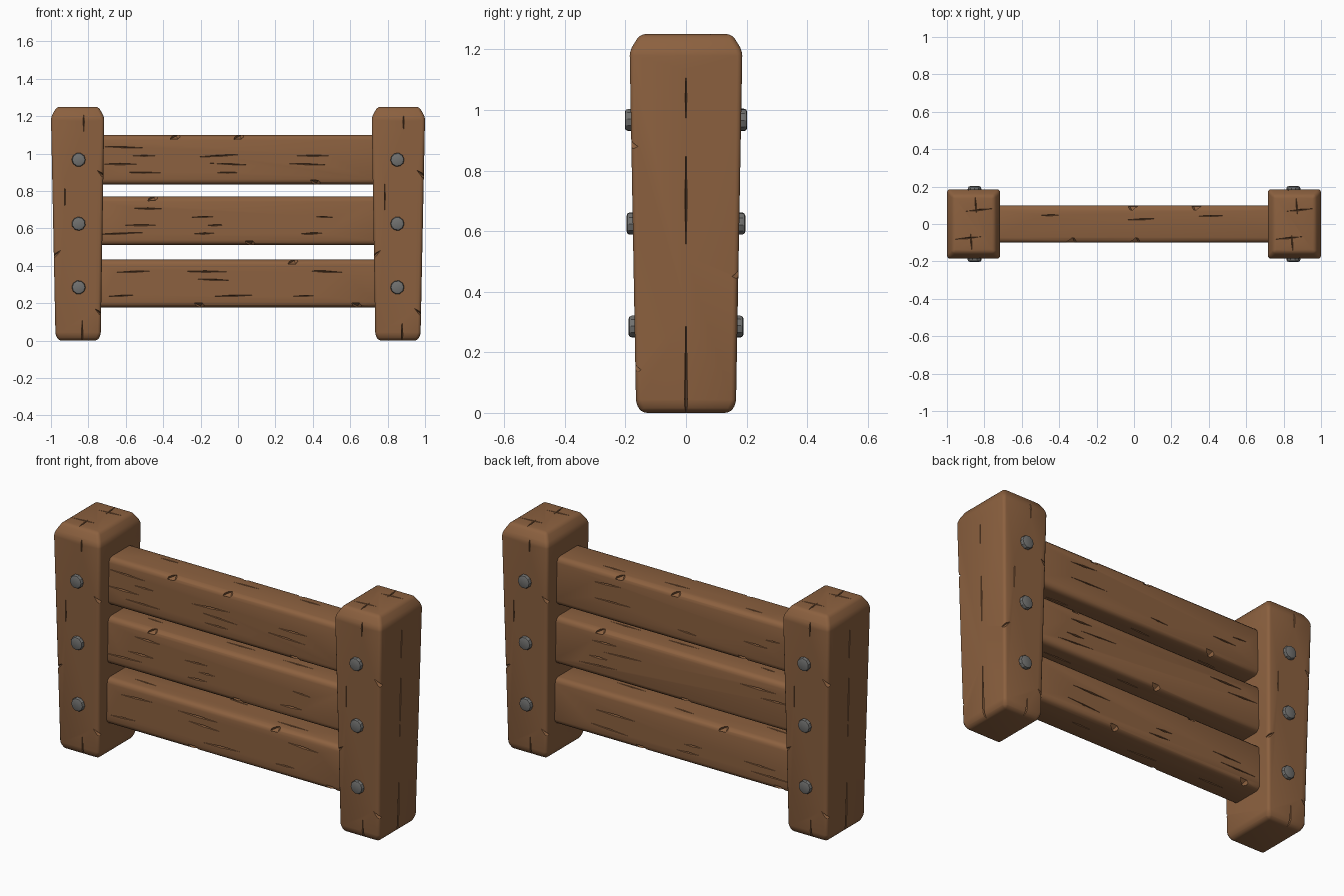
import bpy, bmesh, math, random
from mathutils import Matrix, Vector, Euler

if "Cube" in bpy.data.objects:
    bpy.data.objects.remove(bpy.data.objects["Cube"])

random.seed(4)


def material(name, rgb):
    m = bpy.data.materials.new(name)
    m.diffuse_color = (*rgb, 1)
    m.use_nodes = True
    m.node_tree.nodes["Principled BSDF"].inputs["Base Color"].default_value = m.diffuse_color
    return m


WOOD = material("brown wood", (0.262, 0.119, 0.050))
IRON = material("grey iron", (0.165, 0.165, 0.160))


def add_object(name, bm, mat=None):
    bmesh.ops.recalc_face_normals(bm, faces=bm.faces)
    me = bpy.data.meshes.new(name)
    bm.to_mesh(me)
    bm.free()
    ob = bpy.data.objects.new(name, me)
    bpy.context.collection.objects.link(ob)
    if mat:
        me.materials.append(mat)
    return ob


def spindle(bm, loc, half, rot=(0, 0, 0)):
    """Pointed diamond used to cut cracks and chips."""
    mat = Matrix.Translation(loc) @ Euler(rot).to_matrix().to_4x4()
    v = []
    for axis in range(3):
        for s in (-1, 1):
            p = Vector((0, 0, 0))
            p[axis] = s * half[axis]
            v.append(bm.verts.new(mat @ p))
    for a in (0, 1):
        for b in (2, 3):
            for c in (4, 5):
                bm.faces.new((v[a], v[b], v[c]))


def finish(ob, width, segments, cuts):
    """Round the edges, carve the wear and bake the result."""
    bev = ob.modifiers.new("round", 'BEVEL')
    bev.width, bev.segments, bev.limit_method = width, segments, 'ANGLE'
    bev.angle_limit = math.radians(20)
    cutter = add_object("wear_cutter", cuts)
    cutter.hide_render = True
    boo = ob.modifiers.new("wear", 'BOOLEAN')
    boo.operation, boo.solver, boo.use_self = 'DIFFERENCE', 'EXACT', True
    boo.object = cutter
    dg = bpy.context.evaluated_depsgraph_get()
    dg.update()
    me = bpy.data.meshes.new_from_object(ob.evaluated_get(dg))
    ob.modifiers.clear()
    ob.data = me
    me.materials.clear()
    me.materials.append(WOOD)
    for p in me.polygons:
        p.material_index = 0
    bpy.data.objects.remove(cutter)


# Tapered posts with chamfered tops
for side, label in ((-1, "left"), (1, "right")):
    bm = bmesh.new()
    rings = []
    for z, cx, hx, hy in ((0, .855, .103, .145), (.028, .855, .121, .165),
                          (1.195, .8575, .1425, .186), (1.25, .8575, .112, .152)):
        rings.append([bm.verts.new((side * cx + sx * hx, sy * hy, z))
                      for sx, sy in ((-1, -1), (1, -1), (1, 1), (-1, 1))])
    bm.faces.new(rings[0])
    bm.faces.new(rings[-1])
    for lo, hi in zip(rings, rings[1:]):
        for i in range(4):
            j = (i + 1) % 4
            bm.faces.new((lo[i], lo[j], hi[j], hi[i]))
    post = add_object(label + "_post", bm, WOOD)

    cuts = bmesh.new()
    # long split down the outer face
    for z, h, w in ((0, .46, .006), (.70, .22, .004), (1.04, .10, .003)):
        spindle(cuts, (side * (.976 + .02 * z), 0, z), (.022, w, h))
    for s in (-1, 1):
        # splits at foot and head of the front and back faces
        spindle(cuts, (side * .855 - s * .022, s * .165, 0), (.006, .03, .12))
        spindle(cuts, (side * .855 - s * .03, s * .184, 1.17), (.004, .014, .06))
        spindle(cuts, (side * .855 + s * .07, s * .178, .77), (.003, .012, .09))
        # corner chips
        for z, x in ((.45, s), (.88, -s), (.14, -s)):
            spindle(cuts, (side * .855 + x * (.124 + .016 * z), s * (.166 + .016 * z), z),
                    (.05, .022, .012), (0, x * .7, 0))
        # cracks on the top
        spindle(cuts, (side * .8575 + s * .03, s * .075, 1.25), (.075, .004, .014), (0, 0, .1))
        spindle(cuts, (side * .8575 + s * .012, s * .10, 1.25), (.004, .05, .012), (0, 0, .08))
    finish(post, .016, 3, cuts)

# Rails with worn edges; chips are (x, +1 top edge / -1 bottom edge)
RAILS = (("lower_rail", .178, .433, ((.30, 1), (-.20, -1), (.64, -1))),
         ("middle_rail", .510, .771, ((.07, -1), (-.45, 1))),
         ("upper_rail", .835, 1.10, ((-.33, 1), (.01, 1), (.42, -1))))
for name, z0, z1, chips in RAILS:
    bm = bmesh.new()
    bmesh.ops.create_cube(bm, size=1, matrix=Matrix.Translation((0, 0, (z0 + z1) / 2))
                          @ Matrix.Diagonal((1.52, .2, z1 - z0, 1)))
    rail = add_object(name, bm, WOOD)
    cuts = bmesh.new()
    for s in (-1, 1):
        for x, e in chips:
            z = z1 - .006 if e > 0 else z0 + .006
            spindle(cuts, (-s * x, s * .094, z), (.045, .026, .022), (0, s * e * .5, 0))
        # grain cracks, spaced so that they never meet
        for row in range(4):
            z = z0 + (z1 - z0) * (.24 + .17 * row)
            for x in (-.58, -.12, .38):
                if random.random() < .62:
                    spindle(cuts, (x + random.uniform(-.07, .1), s * .1, z),
                            (random.uniform(.05, .13), .014, random.uniform(.003, .005)),
                            (0, random.uniform(-.06, .06), 0))
        # cracks on top and underside
        for x in (-.5, 0, .45):
            spindle(cuts, (x + random.uniform(-.1, .1), random.uniform(-.05, .05),
                           z1 if s > 0 else z0),
                    (random.uniform(.05, .11), .004, .013), (0, 0, random.uniform(-.06, .06)))
    finish(rail, .028, 3, cuts)

# Bolt heads on the front and back of each post
for sx, lx in ((-1, "left"), (1, "right")):
    for sy, ly in ((-1, "front"), (1, "back")):
        for i, z in enumerate((.285, .625, .967)):
            bm = bmesh.new()
            y = .1645 + .018 * z
            bmesh.ops.create_cone(
                bm, cap_ends=True, segments=10, radius1=.037, radius2=.037, depth=.04,
                matrix=Matrix.Translation((sx * .852, sy * y, z))
                @ Matrix.Rotation(math.pi / 2, 4, 'X')
                @ Matrix.Rotation(random.uniform(0, 1), 4, 'Z'))
            caps = [e for e in bm.edges if any(len(f.verts) > 4 for f in e.link_faces)]
            bmesh.ops.bevel(bm, geom=caps, offset=.010, segments=2, profile=.5,
                            affect='EDGES')
            add_object(f"{lx}_{ly}_bolt_{i + 1}", bm, IRON)

# Smooth shading with sharp creases
bpy.ops.object.select_all(action='DESELECT')
for ob in bpy.context.scene.objects:
    ob.select_set(True)
    bpy.context.view_layer.objects.active = ob
bpy.ops.object.shade_smooth_by_angle(angle=math.radians(32))
